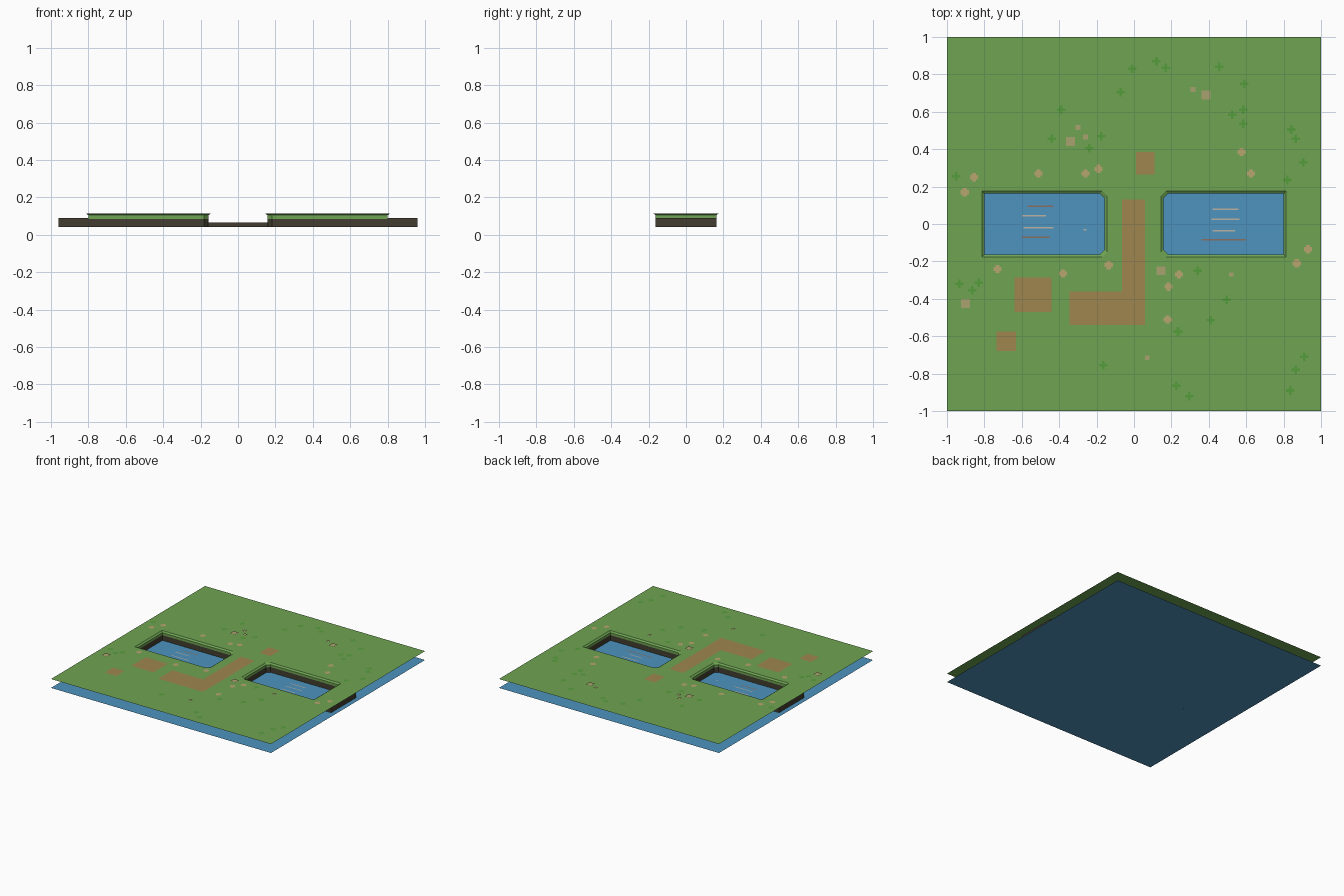
import bpy, bmesh

if "Cube" in bpy.data.objects:
    bpy.data.objects.remove(bpy.data.objects["Cube"])

GROUND, WATER, LIP = 0.115, 0.042, 0.085


def mat(name, r, g, b):
    lin = [((c / 255 + 0.055) / 1.055) ** 2.4 for c in (r, g, b)]
    m = bpy.data.materials.new(name)
    m.diffuse_color = (*lin, 1)
    m.use_nodes = True
    m.node_tree.nodes["Principled BSDF"].inputs["Base Color"].default_value = m.diffuse_color
    return m


GRASS = mat("grass green", 110, 163, 82)
BLUE = mat("water blue", 77, 147, 190)
ROCK = mat("dark earth", 66, 61, 48)
DIRT = mat("path brown", 160, 134, 78)
SPROUT = mat("sprout green", 84, 158, 58)
TAN = mat("flower tan", 184, 166, 112)
STONE = mat("stone beige", 170, 162, 112)
PALE = mat("ripple pale", 186, 178, 165)
RUST = mat("ripple brown", 138, 112, 98)


def finish(name, bm, material):
    me = bpy.data.meshes.new(name)
    bm.to_mesh(me)
    bm.free()
    me.materials.append(material)
    ob = bpy.data.objects.new(name, me)
    bpy.context.collection.objects.link(ob)
    return ob


def polygons(name, faces, material):
    bm = bmesh.new()
    for f in faces:
        bm.faces.new([bm.verts.new(p) for p in f])
    return finish(name, bm, material)


def rect(x0, x1, y0, y1, z):
    return [(x0, y0, z), (x1, y0, z), (x1, y1, z), (x0, y1, z)]


def wall(a, b, z0, z1):
    return [(*a, z0), (*b, z0), (*b, z1), (*a, z1)]


def pond_outline(side, grow=0.0):
    # rectangle with the two corners nearest the middle cut off
    i, o, h, c = 0.158 - grow, 0.80 + grow, 0.162 + grow, 0.025
    pts = [(o, -h), (o, h), (i + c, h), (i, h - c), (i, c - h), (i + c, -h)]
    return [(side * x, y) for x, y in pts]


def ring(lower, upper, z0, z1):
    n = len(lower)
    return [[(*lower[k], z0), (*lower[(k + 1) % n], z0),
             (*upper[(k + 1) % n], z1), (*upper[k], z1)] for k in range(n)]


# water sheet
polygons("water", [rect(-1, 1, -1, 1, WATER)], BLUE)

# grass sheet with two pond openings
bm = bmesh.new()
for loop in ([(-1, -1), (1, -1), (1, 1), (-1, 1)],
             pond_outline(-1, 0.014), pond_outline(1, 0.014)):
    vs = [bm.verts.new((x, y, GROUND)) for x, y in loop]
    for k in range(len(vs)):
        bm.edges.new((vs[k], vs[(k + 1) % len(vs)]))
bmesh.ops.triangle_fill(bm, edges=bm.edges[:], use_beauty=True, normal=(0, 0, 1))
for f in bm.faces:
    f.normal_update()
    if f.normal.z < 0:
        f.normal_flip()
finish("grass", bm, GRASS)

# banks: rounded grass lip over an earth wall, with the channel running on below
for side, label in ((-1, "left"), (1, "right")):
    inner, outer = pond_outline(side), pond_outline(side, 0.014)
    polygons(label + "_lip", ring(inner, outer, 0.105, GROUND)
             + ring(inner, inner, LIP, 0.105), GRASS)
    earth = ring(inner, inner, WATER, LIP)
    for y in (-0.162, 0.162):
        earth.append(wall((side * 0.8, y), (side * 0.96, y), WATER, 0.09))
    earth.append(wall((side * 0.96, -0.162), (side * 0.96, 0.162), WATER, 0.09))
    polygons(label + "_earth_wall", earth, ROCK)
polygons("middle_earth_wall", [wall((-0.16, y), (0.16, y), WATER, 0.065)
                               for y in (-0.162, 0.162)], ROCK)

# dirt path and bare patches
polygons("dirt_path", [rect(*r, GROUND + 0.002) for r in (
    (-0.065, 0.06, -0.54, 0.13), (-0.345, -0.065, -0.54, -0.36),
    (-0.64, -0.44, -0.47, -0.285), (-0.735, -0.63, -0.68, -0.575),
    (0.01, 0.11, 0.265, 0.385))], DIRT)


def crosses(name, spots, size, thick, z, material):
    faces = []
    for x, y in spots:
        faces += [rect(x - size, x + size, y - thick, y + thick, z),
                  rect(x - thick, x + thick, y + thick, y + size, z),
                  rect(x - thick, x + thick, y - size, y - thick, z)]
    polygons(name, faces, material)


# small plants
crosses("sprouts", [
    (-.01, .83), (.12, .87), (.17, .835), (.455, .84), (.59, .75), (-.07, .705),
    (.585, .61), (.525, .585), (.585, .535), (.84, .505), (.865, .455), (.905, .33),
    (.82, .235), (-.39, .61), (-.175, .47), (-.24, .405), (-.44, .455), (-.95, .255),
    (-.935, -.32), (-.865, -.355), (-.83, -.315), (.34, -.25), (.495, -.405),
    (.41, -.515), (.235, -.575), (-.165, -.755), (.225, -.865), (.295, -.92),
    (.91, -.71), (.865, -.78), (.835, -.89)], 0.023, 0.007, GROUND + 0.003, SPROUT)
crosses("flowers", [
    (-.855, .25), (-.905, .17), (-.51, .27), (-.26, .27), (-.19, .295), (.575, .385),
    (.625, .27), (-.73, -.24), (-.38, -.265), (-.135, -.22), (.185, -.335),
    (.18, -.51), (.24, -.27), (.87, -.21), (.93, -.135)],
    0.022, 0.011, GROUND + 0.003, TAN)

# flat stones
stones = [(-.34, .44, .024), (.385, .69, .024), (-.9, -.425, .024), (.145, -.25, .024),
          (-.3, .515, .013), (-.26, .465, .013), (.315, .72, .013),
          (.07, -.715, .012), (.52, -.27, .012)]
polygons("stones", [rect(x - s, x + s, y - s, y + s, 0.12) for x, y, s in stones], STONE)

# ripples on the ponds
for name, material, rows in (
        ("pale_ripples", PALE, [(-.6, -.47, .045), (-.59, -.43, -.02), (.42, .56, .08),
                                (.415, .565, .025), (.42, .54, -.035), (-.27, -.255, -.03)]),
        ("brown_ripples", RUST, [(-.57, -.43, .095), (-.6, -.45, -.07), (.36, .6, -.085)])):
    polygons(name, [rect(a, b, y - .004, y + .004, WATER + 0.003) for a, b, y in rows],
             material)
